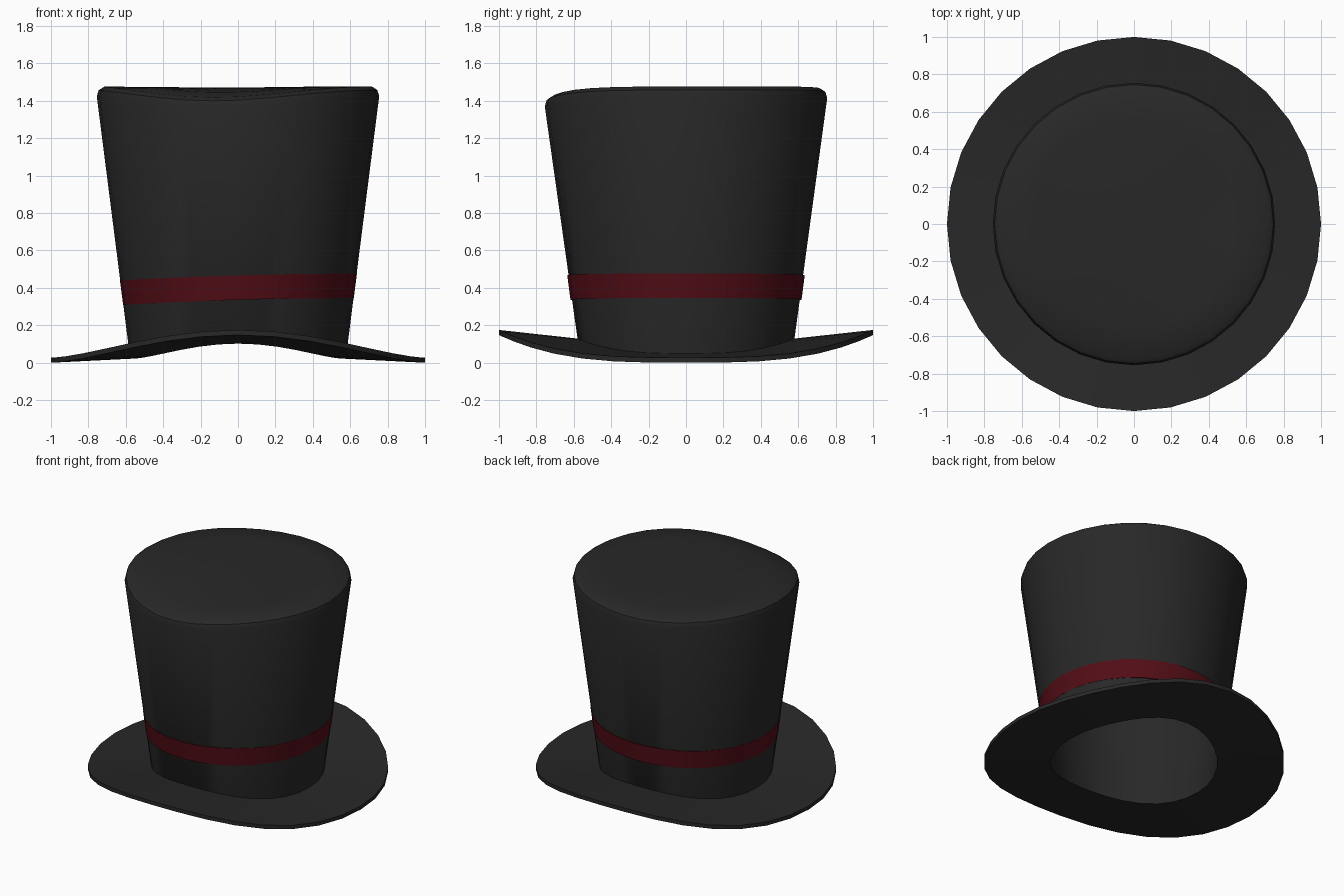
import bpy, bmesh
from math import sin, cos, pi, atan2, exp, radians

if "Cube" in bpy.data.objects:
    bpy.data.objects.remove(bpy.data.objects["Cube"])

SIDES = 32
ANGLES = [2 * pi * i / SIDES for i in range(SIDES)]


def material(name, color):
    m = bpy.data.materials.new(name)
    m.diffuse_color = (*color, 1)
    m.use_nodes = True
    m.node_tree.nodes["Principled BSDF"].inputs["Base Color"].default_value = m.diffuse_color
    return m


def loft(name, rings, mat, closed=False, cap=False):
    """Join rings given as functions angle -> (radius, z)."""
    bm = bmesh.new()
    loops = []
    for ring in rings:
        loop = []
        for a in ANGLES:
            r, z = ring(a)
            loop.append(bm.verts.new((r * cos(a), r * sin(a), z)))
        loops.append(loop)
    pairs = list(zip(loops, loops[1:]))
    if closed:
        pairs.append((loops[-1], loops[0]))
    for lo, hi in pairs:
        for i in range(SIDES):
            j = (i + 1) % SIDES
            bm.faces.new((lo[i], lo[j], hi[j], hi[i]))
    if cap:
        for loop, flip in ((loops[0], True), (loops[-1], False)):
            bm.faces.new(loop[::-1] if flip else loop)
    me = bpy.data.meshes.new(name)
    bm.to_mesh(me)
    bm.free()
    ob = bpy.data.objects.new(name, me)
    bpy.context.collection.objects.link(ob)
    me.materials.append(mat)
    bpy.ops.object.select_all(action='DESELECT')
    ob.select_set(True)
    bpy.context.view_layer.objects.active = ob
    bpy.ops.object.shade_smooth_by_angle(angle=radians(35))
    return ob


def bump(a, centre, width):
    d = atan2(sin(a - centre), cos(a - centre))
    return exp(-0.5 * (d / width) ** 2)


def dent(a):
    # deep dent at the front rim, slight one at the back
    return 0.058 * bump(a, -pi / 2 - 0.18, 0.5) + 0.013 * bump(a, pi / 2 + 0.3, 0.4)


def wall(z):
    return 0.57 + 0.13 * z


def inner_z(a):
    return 0.022 + 0.08 * abs(sin(a)) ** 3


def outer_z(a):
    return 0.148 * abs(sin(a)) ** 3.2


def rim(r, z, amount=1.0):
    return lambda a: (r, z - amount * dent(a))


def band(a, z, off):
    z -= 0.036 * ((1 - cos(a)) / 2) ** 2    # sags towards the left
    return wall(z) + off, z


black = material("black_felt", (0.021, 0.021, 0.021))
red = material("red_ribbon", (0.085, 0.004, 0.008))
T = 0.027    # felt thickness

# Saddle-shaped brim
loft("brim", [
    lambda a: (0.555, inner_z(a)),
    lambda a: (1.0, outer_z(a)),
    lambda a: (1.0, outer_z(a) + T),
    lambda a: (0.58, inner_z(a) + T),
], black, closed=True)

# Crown: inner lid and lining, then the outer wall, rounded rim and top
loft("crown", [
    rim(0.25, 1.442, 0.1),
    rim(0.55, 1.445, 0.5),
    rim(0.715, 1.445),
    lambda a: (0.555, inner_z(a)),
    lambda a: (0.58, inner_z(a) + T),
    rim(0.755, 1.425),
    rim(0.745, 1.458),
    rim(0.715, 1.477),
    rim(0.55, 1.475, 0.5),
    rim(0.25, 1.472, 0.1),
], black, cap=True)

# Ribbon around the lower crown
loft("hat_band", [
    lambda a: band(a, 0.345, -0.002),
    lambda a: band(a, 0.345, 0.004),
    lambda a: band(a, 0.476, 0.004),
    lambda a: band(a, 0.476, -0.002),
], red, closed=True)
